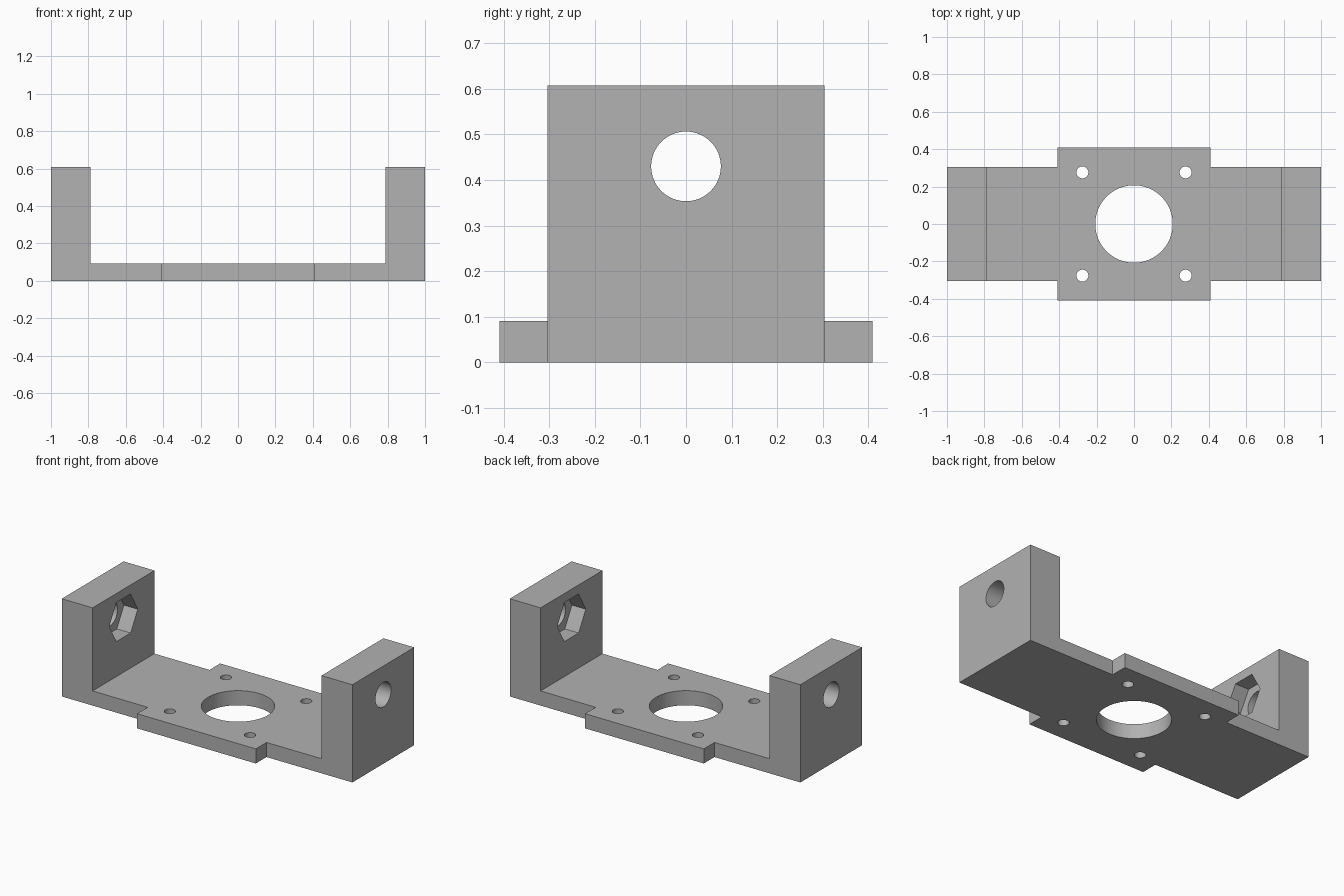
import bpy
import math

if "Cube" in bpy.data.objects:
    bpy.data.objects.remove(bpy.data.objects["Cube"], do_unlink=True)

# Main dimensions
HALF_LEN, HALF_WID, TAB_X, TAB_Y = 1.0, 0.304, 0.409, 0.409
HEIGHT, PLATE, WALL = 0.608, 0.091, 0.212
BORE_Z, POCKET = 0.43, 0.095
INNER = HALF_LEN - WALL

grey = bpy.data.materials.new("plain_grey")
grey.use_nodes = True
grey.diffuse_color = (0.445, 0.445, 0.445, 1)
grey.node_tree.nodes["Principled BSDF"].inputs["Base Color"].default_value = grey.diffuse_color


def box(name, lo, hi):
    centre = [(a + b) / 2 for a, b in zip(lo, hi)]
    bpy.ops.mesh.primitive_cube_add(size=1, location=centre)
    ob = bpy.context.object
    ob.name = name
    ob.scale = [b - a for a, b in zip(lo, hi)]
    bpy.ops.object.transform_apply(location=True, rotation=False, scale=True)
    return ob


def cylinder(name, radius, depth, centre, sides=64, along_x=False):
    rot = (0, math.pi / 2, 0) if along_x else (0, 0, 0)
    bpy.ops.mesh.primitive_cylinder_add(vertices=sides, radius=radius, depth=depth,
                                        location=centre, rotation=rot)
    ob = bpy.context.object
    ob.name = name
    bpy.ops.object.transform_apply(location=True, rotation=True, scale=True)
    return ob


# Solid block, later carved into the bracket
bracket = box("motor_bracket", (-HALF_LEN, -TAB_Y, 0), (HALF_LEN, TAB_Y, HEIGHT))
bracket.data.materials.append(grey)

# Channel between the upright walls
cutters = [box("channel_cutter", (-INNER, -1, PLATE), (INNER, 1, 1))]

# Centre tabs: only the middle of the plate keeps the full width
for sx in (-1, 1):
    for sy in (-1, 1):
        xs = sorted((sx * TAB_X, sx * 1.2))
        ys = sorted((sy * HALF_WID, sy * 0.6))
        cutters.append(box("corner_cutter", (xs[0], ys[0], -1), (xs[1], ys[1], 1)))

# Large centre opening and four screw holes
cutters.append(cylinder("centre_hole_cutter", 0.207, 0.5, (0, 0, 0), 96))
for sx in (-1, 1):
    for sy in (-1, 1):
        cutters.append(cylinder("screw_hole_cutter", 0.032, 0.5,
                                (sx * 0.276, sy * 0.276, 0), 32))

# Bolt bore through each wall, with a hexagonal nut pocket on the inner face
for sx in (-1, 1):
    cutters.append(cylinder("bore_cutter", 0.0765, 0.6, (sx * 0.9, 0, BORE_Z),
                            along_x=True))
    cutters.append(cylinder("nut_pocket_cutter", 0.14, 2 * POCKET,
                            (sx * INNER, 0, BORE_Z), 6, along_x=True))

# Carve
bpy.ops.object.select_all(action="DESELECT")
bpy.context.view_layer.objects.active = bracket
bracket.select_set(True)
for cutter in cutters:
    mod = bracket.modifiers.new("cut", "BOOLEAN")
    mod.operation, mod.solver, mod.object = "DIFFERENCE", "EXACT", cutter
    bpy.ops.object.modifier_apply(modifier=mod.name)
    bpy.data.objects.remove(cutter, do_unlink=True)

bpy.ops.object.shade_smooth_by_angle(angle=math.radians(30))
